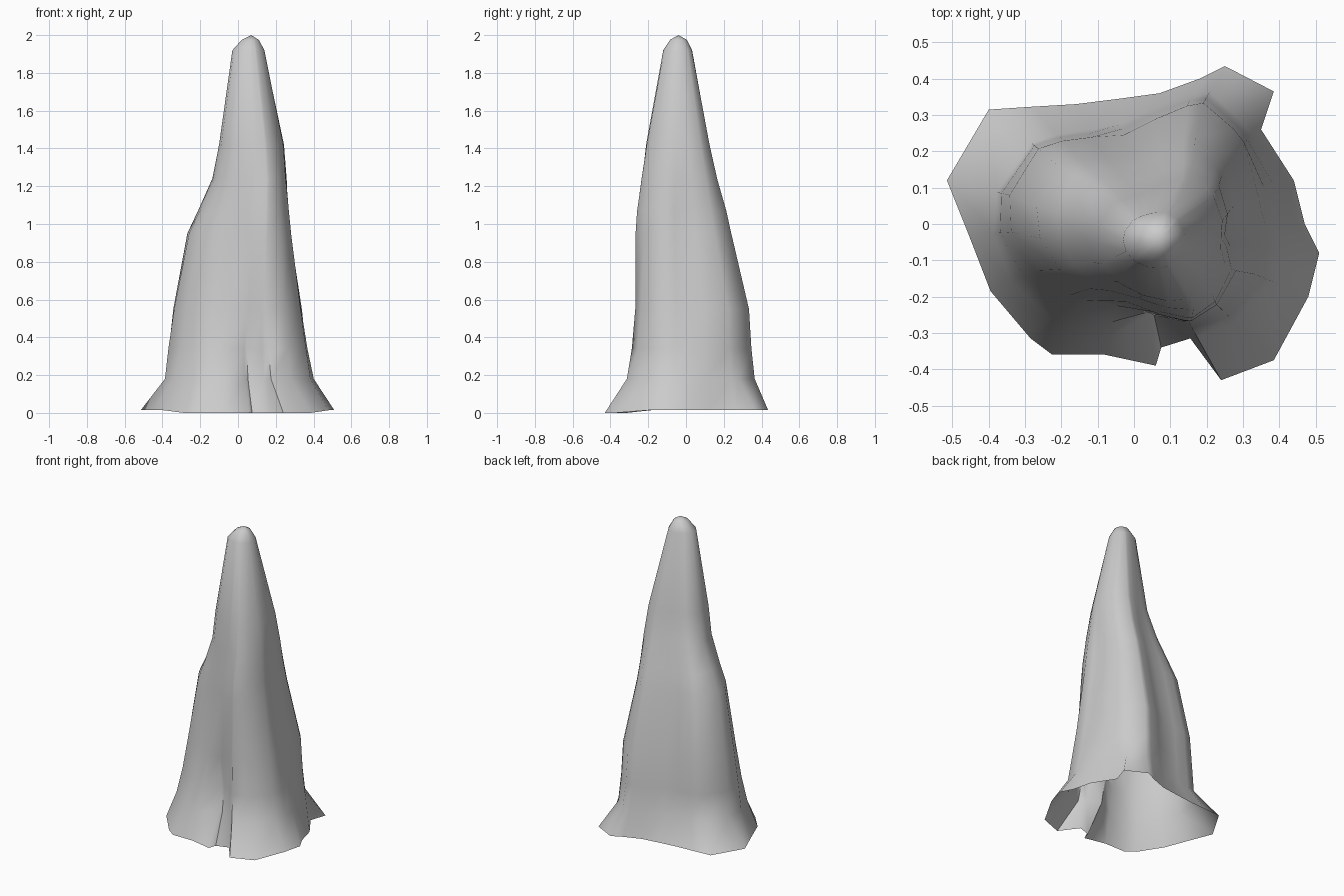
import bpy, bmesh, math

# Flared ragged foot outline, counter-clockwise seen from above
FOOT = [(.51, -.08), (.47, 0), (.44, .12), (.35, .26), (.385, .365), (.25, .435),
        (.18, .40), (.07, .36), (-.04, .345), (-.16, .33), (-.28, .323), (-.40, .315),
        (-.515, .12), (-.455, -.03), (-.395, -.185), (-.285, -.315), (-.225, -.36),
        (-.08, -.36), (.06, -.39), (.075, -.34), (.155, -.315), (.24, -.43),
        (.385, -.375), (.48, -.20)]

# Spire sections: height, centre x, centre y, radii every 30 degrees from +x
SECTIONS = [
    (.18, 0, 0, [.40, .40, .42, .275, .29, .385, .39, .37, .33, .31, .36, .42]),
    (.34, 0, 0, [.36, .385, .40, .26, .28, .375, .375, .33, .285, .27, .33, .40]),
    (.55, 0, 0, [.325, .375, .385, .24, .27, .36, .345, .295, .245, .22, .31, .37]),
    (.95, .02, -.02, [.245, .285, .30, .20, .23, .31, .285, .24, .195, .20, .285, .295]),
    (1.07, .03, -.025, [.225, .26, .275, .185, .205, .265, .235, .21, .185, .19, .27, .27]),
    (1.24, .05, -.03, [.20, .23, .225, .155, .165, .205, .18, .18, .17, .185, .235, .225]),
    (1.42, .06, -.04, [.18, .20, .19, .135, .13, .16, .16, .165, .155, .165, .19, .185]),
    (1.92, .055, -.04, [.085, .085, .08, .07, .07, .08, .085, .085, .08, .08, .085, .085]),
    (1.975, .065, -.04, [.045] * 12),
]

# Cleft in the front of the foot: foot point -> radius factor on the two lowest sections
CLEFT = {18: .78, 19: .74, 20: .88}


def radius_at(radii, angle):
    """Blend the radii listed every 30 degrees."""
    t = (angle % math.tau) / math.radians(30)
    i, f = int(t) % 12, t - int(t)
    return radii[i] * (1 - f) + radii[(i + 1) % 12] * f


bm = bmesh.new()
# Foot rim, lowest at the front
rings = [[bm.verts.new((x, y, 0 if y < -.3 else .014)) for x, y in FOOT]]

# Wall rings follow the same directions as the foot points
for z, cx, cy, radii in SECTIONS:
    ring = []
    for k, (x, y) in enumerate(FOOT):
        a = math.atan2(y, x)
        r = radius_at(radii, a)
        if z < .4:
            r *= CLEFT.get(k, 1)
        ring.append(bm.verts.new((cx + r * math.cos(a), cy + r * math.sin(a), z)))
    rings.append(ring)

n = len(FOOT)
for low, high in zip(rings, rings[1:]):
    for i in range(n):
        j = (i + 1) % n
        bm.faces.new((low[i], low[j], high[j], high[i]))

# Blunt tip
tip = bm.verts.new((.07, -.04, 2))
for i in range(n):
    bm.faces.new((rings[-1][i], rings[-1][(i + 1) % n], tip))

mesh = bpy.data.meshes.new("rock_spire")
bm.to_mesh(mesh)
bm.free()
spire = bpy.data.objects.new("rock_spire", mesh)
bpy.context.collection.objects.link(spire)
bpy.context.view_layer.objects.active = spire
spire.select_set(True)
bpy.ops.object.shade_smooth_by_angle(angle=math.radians(60))
